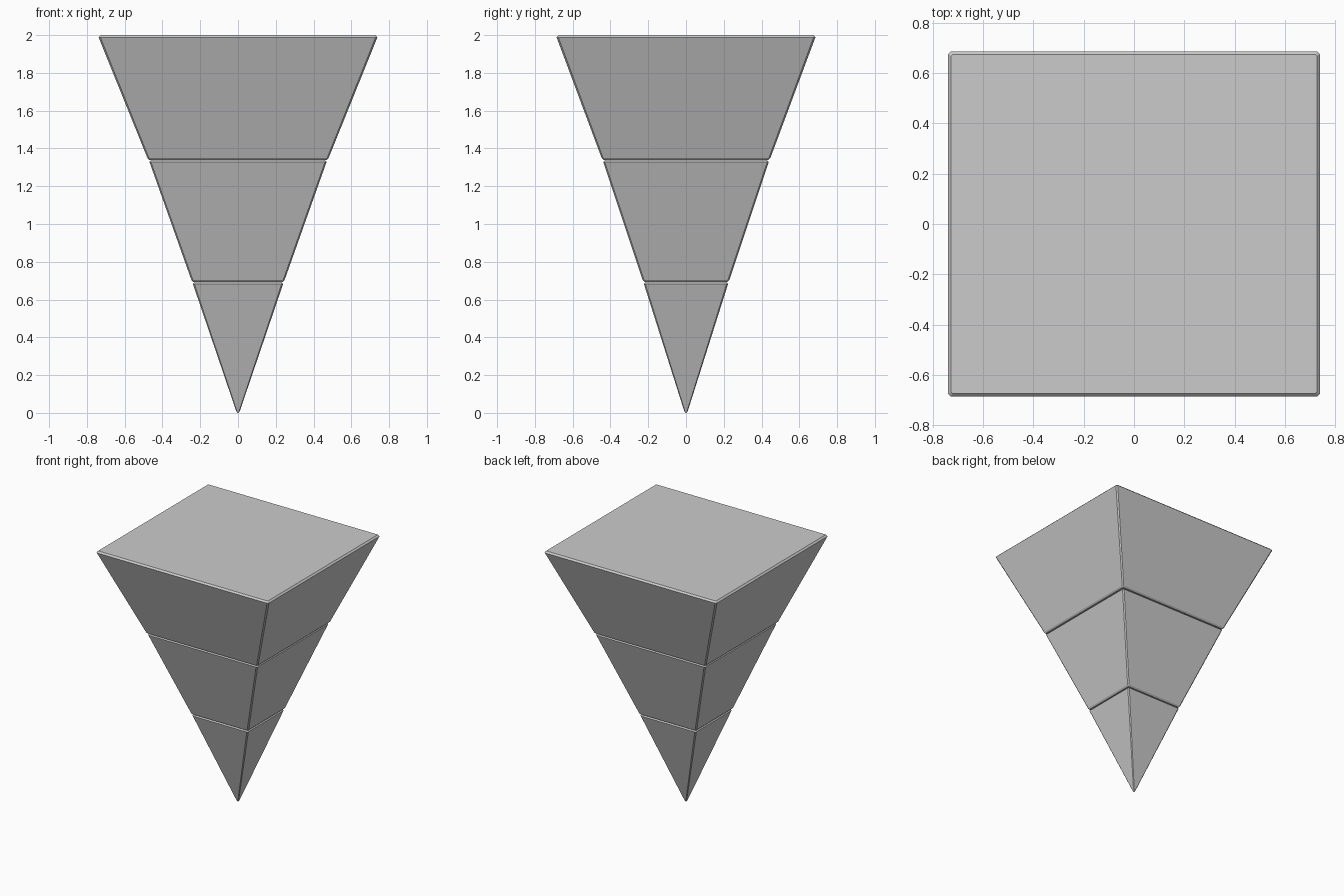
import bpy, bmesh

if "Cube" in bpy.data.objects:
    bpy.data.objects.remove(bpy.data.objects["Cube"])


def ring(bm, hx, hy, z, c):
    """Rectangle with chamfered corners at height z."""
    pts = [(hx, -hy + c), (hx, hy - c), (hx - c, hy), (-hx + c, hy),
           (-hx, hy - c), (-hx, -hy + c), (-hx + c, -hy), (hx - c, -hy)]
    return [bm.verts.new((x, y, z)) for x, y in pts]


def tier(name, bottom, top, c_low, c_high):
    """Tapered block with chamfered edges; bottom/top = (half x, half y, z)."""
    bm = bmesh.new()
    (bx, by, bz), (tx, ty, tz) = bottom, top
    rings = [ring(bm, bx - c_low, by - c_low, bz, c_low * 0.5),
             ring(bm, bx, by, bz + c_low, c_low * 0.8),
             ring(bm, tx, ty, tz - c_high, c_high * 0.8),
             ring(bm, tx - c_high, ty - c_high, tz, c_high * 0.5)]
    for lo, hi in zip(rings, rings[1:]):
        for i in range(8):
            j = (i + 1) % 8
            bm.faces.new((lo[i], lo[j], hi[j], hi[i]))
    bm.faces.new(rings[0][::-1])
    bm.faces.new(rings[-1])
    bmesh.ops.recalc_face_normals(bm, faces=bm.faces)
    mesh = bpy.data.meshes.new(name)
    bm.to_mesh(mesh)
    bm.free()
    bpy.context.collection.objects.link(bpy.data.objects.new(name, mesh))


# Three stacked slices of an inverted pyramid, with fine grooves between
tier("bottom_tip", (0.008, 0.008, 0.0), (0.239, 0.223, 0.693), 0.005, 0.01)
tier("middle_tier", (0.247, 0.230, 0.694), (0.469, 0.438, 1.339), 0.01, 0.01)
tier("top_tier", (0.48, 0.447, 1.340), (0.738, 0.685, 2.0), 0.01, 0.012)
